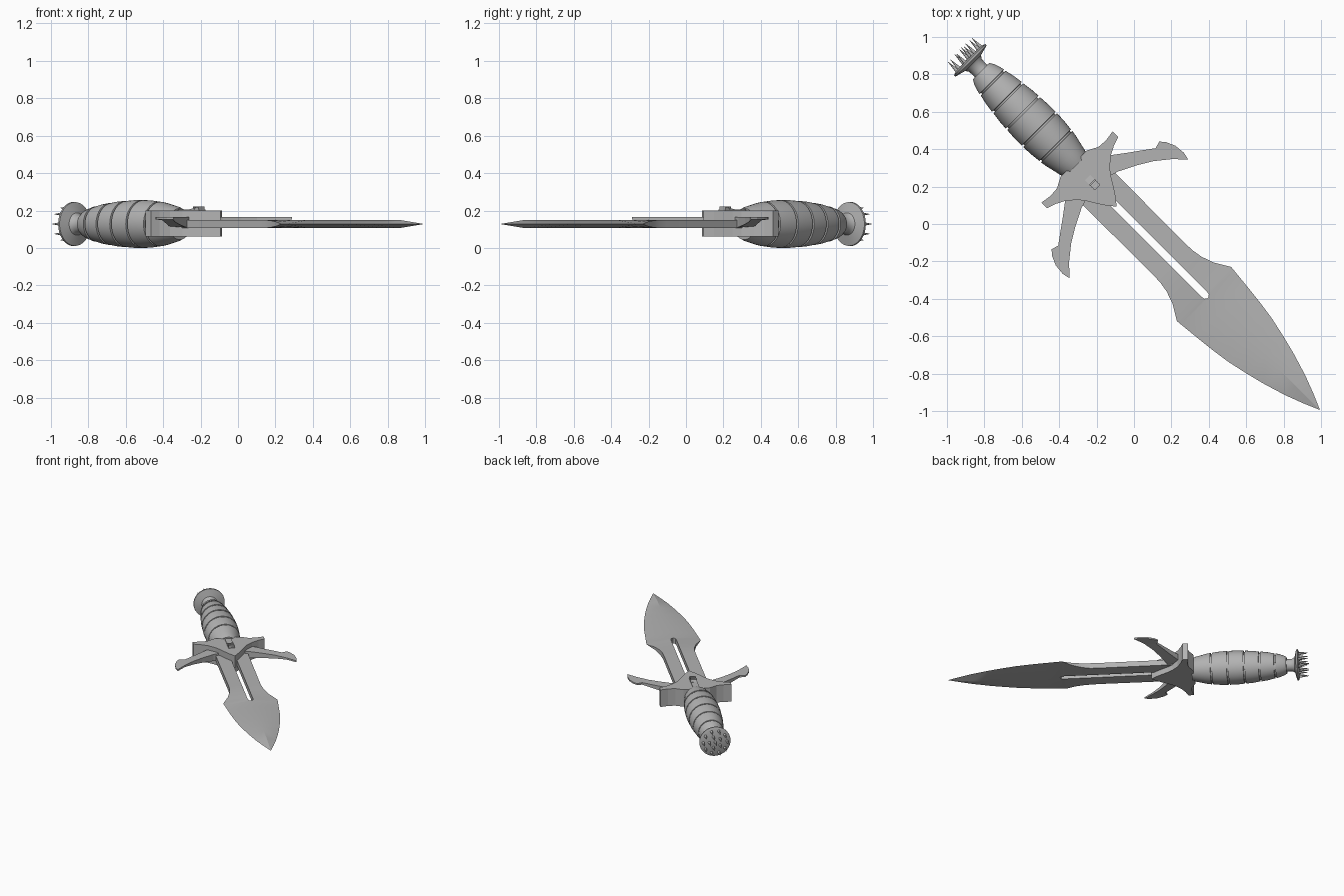
import bpy, bmesh, math
from mathutils import Matrix, Vector

cube = bpy.data.objects.get("Cube")
if cube:
    bpy.data.objects.remove(cube, do_unlink=True)

# One grey metal for the whole dagger
metal = bpy.data.materials.new("grey_metal")
metal.use_nodes = True
GREY = (0.45, 0.45, 0.45, 1)
metal.diffuse_color = GREY
metal.node_tree.nodes["Principled BSDF"].inputs["Base Color"].default_value = GREY

# Parts are built along local x (pommel to tip), then laid on the diagonal
MID = 0.128
PLACE = Matrix.Translation((0, 0, MID)) @ Matrix.Rotation(-math.pi / 4, 4, 'Z')


def finish(name, bm, angle=None):
    bmesh.ops.remove_doubles(bm, verts=bm.verts, dist=0.0001)
    bmesh.ops.recalc_face_normals(bm, faces=bm.faces)
    bm.transform(PLACE)
    mesh = bpy.data.meshes.new(name)
    bm.to_mesh(mesh)
    bm.free()
    mesh.materials.append(metal)
    obj = bpy.data.objects.new(name, mesh)
    bpy.context.collection.objects.link(obj)
    if angle:
        bpy.ops.object.select_all(action='DESELECT')
        obj.select_set(True)
        bpy.context.view_layer.objects.active = obj
        bpy.ops.object.shade_smooth_by_angle(angle=math.radians(angle))
    return obj


def lathe(name, profile, sides=40, angle=35):
    """Revolve (along, radius) points round the long axis."""
    bm = bmesh.new()
    verts = [bm.verts.new((u, 0, r)) for u, r in profile]
    edges = [bm.edges.new(pair) for pair in zip(verts, verts[1:])]
    bmesh.ops.spin(bm, geom=verts + edges, cent=(0, 0, 0), axis=(1, 0, 0),
                   angle=math.tau, steps=sides, use_merge=True)
    return finish(name, bm, angle)


def prism(name, outline, low, high):
    """Plate from (along, across) points; low and high are functions of the point."""
    bm = bmesh.new()
    bottom = [bm.verts.new((u, v, low(u, v))) for u, v in outline]
    top = [bm.verts.new((u, v, high(u, v))) for u, v in outline]
    bm.faces.new(bottom)
    bm.faces.new(top)
    for i in range(len(outline)):
        j = (i + 1) % len(outline)
        bm.faces.new((bottom[i], bottom[j], top[j], top[i]))
    bmesh.ops.triangulate(bm, faces=[f for f in bm.faces if len(f.verts) > 4])
    return finish(name, bm)


def box(name, u0, u1, half, z0, z1):
    return prism(name, [(u0, -half), (u1, -half), (u1, half), (u0, half)],
                 lambda u, v: z0, lambda u, v: z1)


# Blade: slotted rails that swell into a leaf with sharp edges
# station: along, half width, edge half thickness, slot half width
T = 0.022
stations = [(-0.36, 0.122, T, 0.02), (0.27, 0.12, T, 0.02), (0.32, 0.122, T, 0.02),
            (0.38, 0.132, 0.018, 0.02), (0.45, 0.157, 0.011, 0.02),
            (0.53, 0.205, 0, 0.02), (0.55, 0.203, 0, 0.016), (0.56, 0.202, 0, 0),
            (0.66, 0.192, 0, 0), (0.77, 0.18, 0, 0), (0.88, 0.164, 0, 0),
            (0.99, 0.14, 0, 0), (1.1, 0.112, 0, 0), (1.22, 0.075, 0, 0),
            (1.32, 0.037, 0, 0), (1.407, 0, 0, 0)]
bm = bmesh.new()
for side in (1, -1):
    rows = []
    for u, w, edge, slot in stations:
        ridge = T * min(1, (1.407 - u) / 0.187)
        loop = [(slot, ridge), (w, edge), (w, -edge), (slot, -ridge)]
        rows.append([bm.verts.new((u, side * v, z)) for v, z in loop])
    for a, b, st in zip(rows, rows[1:], stations):
        for i in range(4 if st[3] else 3):
            j = (i + 1) % 4
            bm.faces.new((a[i], a[j], b[j], b[i]))
    bm.faces.new(rows[0])
bmesh.ops.dissolve_degenerate(bm, dist=0.0001, edges=bm.edges)
finish("blade", bm, 25)

# Guard: thick star-shaped block, mirrored across the long axis
half_guard = [(-0.131, 0), (-0.175, 0.035), (-0.219, 0.064), (-0.262, 0.09), (-0.3, 0.118),
              (-0.345, 0.168), (-0.372, 0.22), (-0.389, 0.269), (-0.431, 0.269),
              (-0.422, 0.21), (-0.426, 0.156), (-0.456, 0.1), (-0.456, 0)]
guard = half_guard + [(u, -v) for u, v in half_guard[-2:0:-1]]
prism("guard", guard, lambda u, v: -0.068, lambda u, v: 0.072)

# Hooked prongs either side, thinning from the underside toward the tip
prong = [(-0.27, 0.10), (-0.258, 0.14), (-0.21, 0.235), (-0.165, 0.31), (-0.105, 0.385),
         (-0.04, 0.449), (-0.08, 0.458), (-0.14, 0.452), (-0.19, 0.43),
         (-0.216, 0.407), (-0.205, 0.368), (-0.24, 0.32), (-0.29, 0.25), (-0.35, 0.17),
         (-0.36, 0.10)]
for name, side in (("left_prong", 1), ("right_prong", -1)):
    prism(name, [(u, side * v) for u, v in prong],
          lambda u, v: -0.02 + 0.045 * min(1, max(0, (abs(v) - 0.12) / 0.28)),
          lambda u, v: 0.037)

# Thumb slider on the guard
box("slider_plate", -0.43, -0.27, 0.024, 0.07, 0.077)
prism("slider_ramp", [(-0.35, -0.02), (-0.275, -0.02), (-0.275, 0.02), (-0.35, 0.02)],
      lambda u, v: 0.07, lambda u, v: 0.078 if u < -0.3 else 0.092)
for i in range(3):
    box(f"slider_rib_{i + 1}", -0.318 + i * 0.017, -0.31 + i * 0.017, 0.022, 0.07, 0.094)

# Grip: barrel with narrow grooves
barrel = [(-1.155, 0.062), (-1.13, 0.077), (-1.07, 0.094), (-0.955, 0.113), (-0.84, 0.124),
          (-0.715, 0.128), (-0.59, 0.119), (-0.5, 0.101), (-0.44, 0.084)]
grooves = (-1.07, -0.955, -0.84, -0.715, -0.59)
profile = [(-1.155, 0)]
for (u, r), (u2, r2) in zip(barrel, barrel[1:]):
    if u in grooves:
        profile += [(u - 0.006, r), (u - 0.005, r - 0.011), (u + 0.005, r - 0.011), (u + 0.006, r)]
    else:
        profile.append((u, r))
    if u > -1.1:
        profile.append(((u + u2) / 2, (r + r2) / 2 + 0.002))
profile += [barrel[-1], (-0.44, 0)]
lathe("grip", profile)

# Pommel: flared neck and disc
lathe("pommel", [(-1.14, 0), (-1.14, 0.05), (-1.165, 0.046), (-1.2, 0.048), (-1.217, 0.06),
                 (-1.232, 0.117), (-1.242, 0.118), (-1.25, 0.1), (-1.255, 0)])

# Spikes on the pommel face, in rings
bm = bmesh.new()
for count, radius, length in ((1, 0, 0.075), (5, 0.045, 0.075), (10, 0.09, 0.07)):
    for i in range(count):
        a = math.tau * i / count
        at = Vector((-1.245 - length / 2, radius * math.cos(a), radius * math.sin(a)))
        bmesh.ops.create_cone(bm, cap_ends=True, segments=8, radius1=0.011, radius2=0.001,
                              depth=length,
                              matrix=Matrix.Translation(at) @ Matrix.Rotation(-math.pi / 2, 4, 'Y'))
finish("pommel_spikes", bm, 50)
